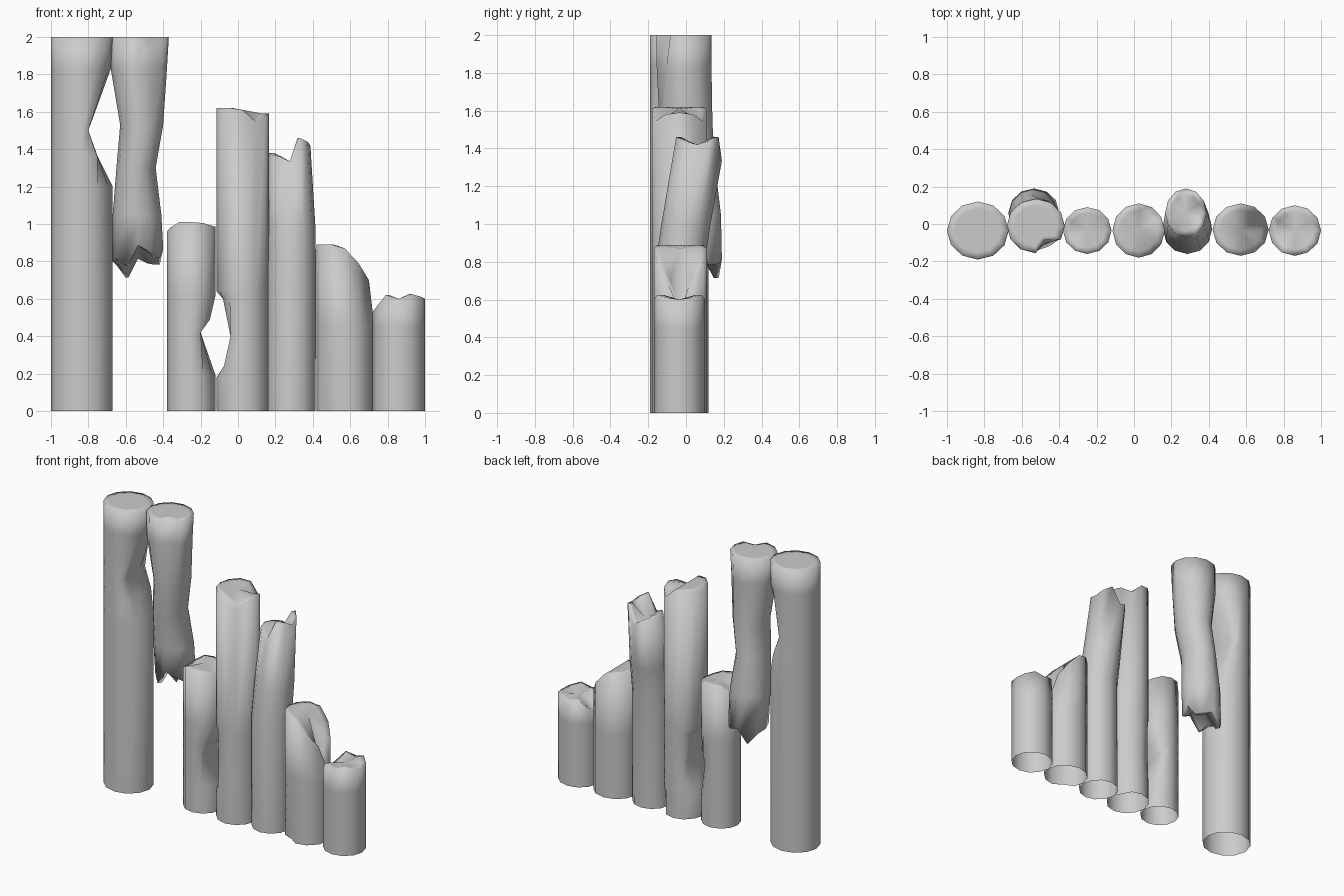
import bpy, bmesh, math

if "Cube" in bpy.data.objects:
    bpy.data.objects.remove(bpy.data.objects["Cube"])

grey = bpy.data.materials.new("plain_grey")
grey.use_nodes = True
COLOR = (0.6, 0.6, 0.6, 1)
grey.diffuse_color = COLOR
grey.node_tree.nodes["Principled BSDF"].inputs["Base Color"].default_value = COLOR

SIDES = 12


def column(i):
    """Left-to-right column (0..6) of a ring point, shared by front and back."""
    return 6 - min(i, SIDES - i)


def log(name, rings, top, bottom=None, bottom_tilt=0, low=-9, high=9, cuts=None, dents=None):
    """Loft a log through rings of (z, x, y, rx, ry).
    top / bottom: broken-end heights by column, cuts: {ring: (low x, high x)},
    dents: {(ring, point): radius factor}."""
    cuts, dents = cuts or {}, dents or {}
    bm = bmesh.new()
    loops = []
    last = len(rings) - 1
    for r, (z, cx, cy, rx, ry) in enumerate(rings):
        low, high = cuts.get(r, (-9, 9))
        loop = []
        for i in range(SIDES):
            a = math.tau * i / SIDES
            f = dents.get((r, i), 1)
            x = min(max(cx + rx * f * math.cos(a), low), high)
            h = z
            if r == last:
                h = top[column(i)]
            elif r == 0 and bottom:
                h = bottom[column(i)] - bottom_tilt * math.sin(a)
            loop.append(bm.verts.new((x, cy + ry * f * math.sin(a), h)))
        loops.append(loop)

    def bridge(a, b):
        for i in range(SIDES):
            j = (i + 1) % SIDES
            bm.faces.new((a[i], a[j], b[j], b[i]))

    def cap(loop, ring, mid, flip):
        _, cx, cy, _, _ = ring
        inner = [bm.verts.new((cx + (v.co.x - cx) * 0.75, cy + (v.co.y - cy) * 0.75, v.co.z))
                 for v in loop]
        bridge(inner, loop) if flip else bridge(loop, inner)
        centre = bm.verts.new((cx, cy, mid))
        for i in range(SIDES):
            tri = (inner[i], inner[(i + 1) % SIDES], centre)
            bm.faces.new(tri[::-1] if flip else tri)

    for a, b in zip(loops, loops[1:]):
        bridge(a, b)
    cap(loops[-1], rings[-1], top[3], False)
    if bottom:
        cap(loops[0], rings[0], bottom[3] + 0.06, True)

    mesh = bpy.data.meshes.new(name)
    bm.to_mesh(mesh)
    bm.free()
    mesh.shade_smooth()
    mesh.materials.append(grey)
    bpy.context.collection.objects.link(bpy.data.objects.new(name, mesh))


def straight(heights, *shape):
    return [(z, *shape) for z in heights]


# Tall corner log with a chopped notch
log("tall_log", straight((0, 1.2, 1.36, 1.5, 1.83, 2), -0.835, -0.035, 0.165, 0.155),
    [2] * 7, cuts={2: (-9, -0.75), 3: (-9, -0.8), 4: (-9, -0.68)})

# Hanging log, snapped off below and leaning back
log("hanging_log",
    [(0.8, -0.535, 0.065, 0.135, 0.125), (1.05, -0.54, 0.05, 0.13, 0.135),
     (1.3, -0.545, 0.02, 0.105, 0.135), (1.53, -0.515, 0, 0.115, 0.14),
     (1.83, -0.53, -0.01, 0.15, 0.145), (2, -0.525, -0.01, 0.155, 0.145)],
    [2] * 7, bottom=[0.8, 0.8, 0.745, 0.85, 0.82, 0.8, 0.87], bottom_tilt=0.035,
    dents={(5, 10): 0.6, (4, 10): 0.75})

# Short log with a bite on its inner side
log("bitten_log", straight((0, 0.19, 0.42, 0.49, 0.62, 1), -0.25, -0.035, 0.13, 0.125),
    [0.96, 0.98, 1.01, 1.01, 1.005, 0.99, 0.985],
    cuts={2: (-9, -0.2), 3: (-9, -0.15)})

# Middle log with the matching bite and a split top
log("middle_log", straight((0, 0.18, 0.24, 0.4, 0.6, 0.64, 1.62), 0.025, -0.035, 0.14, 0.145),
    [1.62, 1.62, 1.62, 1.61, 1.545, 1.58, 1.59],
    cuts={2: (-0.075, 9), 3: (-0.04, 9), 4: (-0.08, 9)}, dents={(0, 1): 0.85})

# Log bent backwards above the middle
log("bent_log",
    [(0, 0.285, -0.03, 0.13, 0.13), (0.8, 0.287, -0.03, 0.13, 0.13),
     (1.0, 0.285, 0, 0.128, 0.13), (1.4, 0.277, 0.06, 0.11, 0.13)],
    [1.38, 1.37, 1.36, 1.335, 1.46, 1.44, 1.42])

# Sloping stump
log("sloping_stump", straight((0, 0.45, 0.8), 0.57, -0.03, 0.15, 0.14),
    [0.89, 0.89, 0.89, 0.87, 0.79, 0.7, 0.53], dents={(0, 8): 0.8})

# End stump with a chipped top
log("end_stump", straight((0, 0.45, 0.6), 0.86, -0.035, 0.14, 0.135),
    [0.53, 0.555, 0.62, 0.6, 0.625, 0.61, 0.6])
